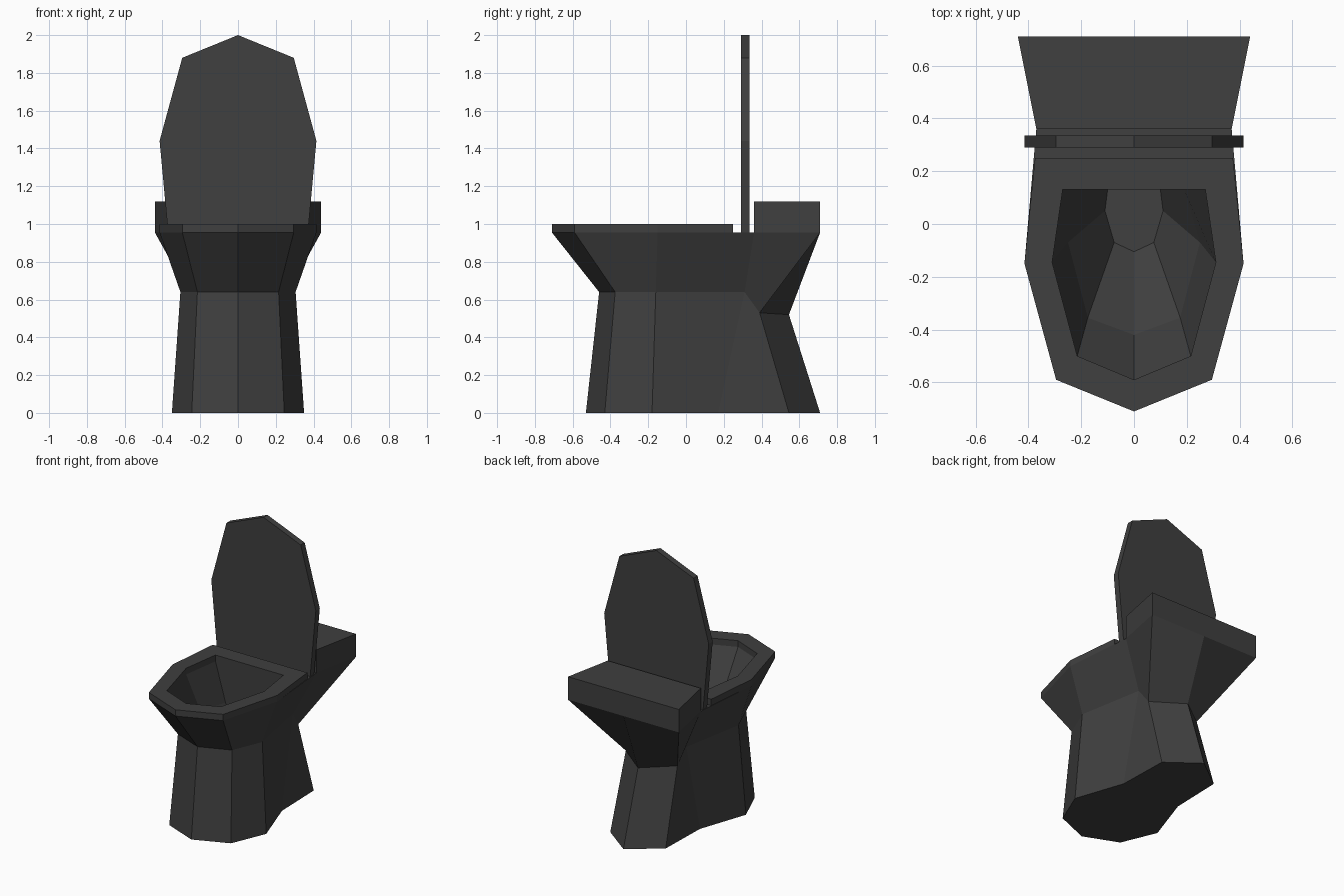
import bpy
import bmesh

cube = bpy.data.objects.get("Cube")
if cube:
    bpy.data.objects.remove(cube, do_unlink=True)

GREY = (0.05, 0.05, 0.05, 1)
mat = bpy.data.materials.new("dark_grey")
mat.use_nodes = True
mat.diffuse_color = GREY
bsdf = mat.node_tree.nodes["Principled BSDF"]
bsdf.inputs["Base Color"].default_value = GREY
bsdf.inputs["Roughness"].default_value = 0.8


def ring(half, z=None):
    """Closed loop from its left half, running front to back; z fills in where missing."""
    pts = [p if len(p) == 3 else (p[0], p[1], z) for p in half]
    return pts + [(-x, y, h) for x, y, h in reversed(pts) if x > 0]


def loft(name, rings, cap_start=False, cap_end=False):
    """Join consecutive loops with flat faces."""
    bm = bmesh.new()
    loops = [[bm.verts.new(p) for p in r] for r in rings]
    for a, b in zip(loops, loops[1:]):
        for i in range(len(a)):
            j = (i + 1) % len(a)
            bm.faces.new((a[i], a[j], b[j], b[i]))
    if cap_start:
        bm.faces.new(loops[0][::-1])
    if cap_end:
        bm.faces.new(loops[-1])
    mesh = bpy.data.meshes.new(name)
    bm.to_mesh(mesh)
    bm.free()
    mesh.materials.append(mat)
    obj = bpy.data.objects.new(name, mesh)
    bpy.context.scene.collection.objects.link(obj)
    return obj


RIM, SEAT_TOP, TANK_TOP = 0.955, 1.0, 1.12
front = [(0, -0.71), (0.295, -0.59), (0.415, -0.15)]
tank = [(0.37, 0.36), (0.44, 0.71)]
hole = [(0, -0.59), (0.215, -0.5), (0.31, -0.145), (0.27, 0.13)]

# Pedestal and flared outer bowl
foot = [(0, -0.53), (0.245, -0.43), (0.35, -0.18), (0.23, 0.17), (0.22, 0.545), (0, 0.71)]
waist = [(0, -0.46), (0.215, -0.375), (0.305, -0.16), (0.22, 0.31),
         (0.205, 0.39, 0.53), (0, 0.545, 0.52)]
loft("pedestal", [ring(foot, 0), ring(waist, 0.64),
                  ring(front + tank + [(0, 0.71)], RIM)], cap_start=True)

# Rim deck and inner bowl
middle = [(0, -0.42), (0.175, -0.355), (0.25, -0.07), (0.19, 0.13)]
drain = [(0, -0.105), (0.075, -0.07), (0.11, 0.05), (0.1, 0.13)]
loft("inner_bowl", [ring(front + tank[:1], RIM), ring(hole, RIM),
                    ring(middle, 0.68), ring(drain, 0.38)], cap_end=True)

# Seat ring
seat = front + [(0.375, 0.25)]
loft("seat", [ring(seat, RIM), ring(seat, SEAT_TOP),
              ring(hole, SEAT_TOP), ring(hole, RIM)])

# Tank
loft("tank", [ring(tank, RIM), ring(tank, TANK_TOP)], cap_end=True)

# Raised lid
lid = [(0, 2.0), (0.295, 1.88), (0.415, 1.44), (0.37, RIM)]
loft("lid", [ring([(x, y, z) for x, z in lid]) for y in (0.29, 0.335)],
     cap_start=True, cap_end=True)
